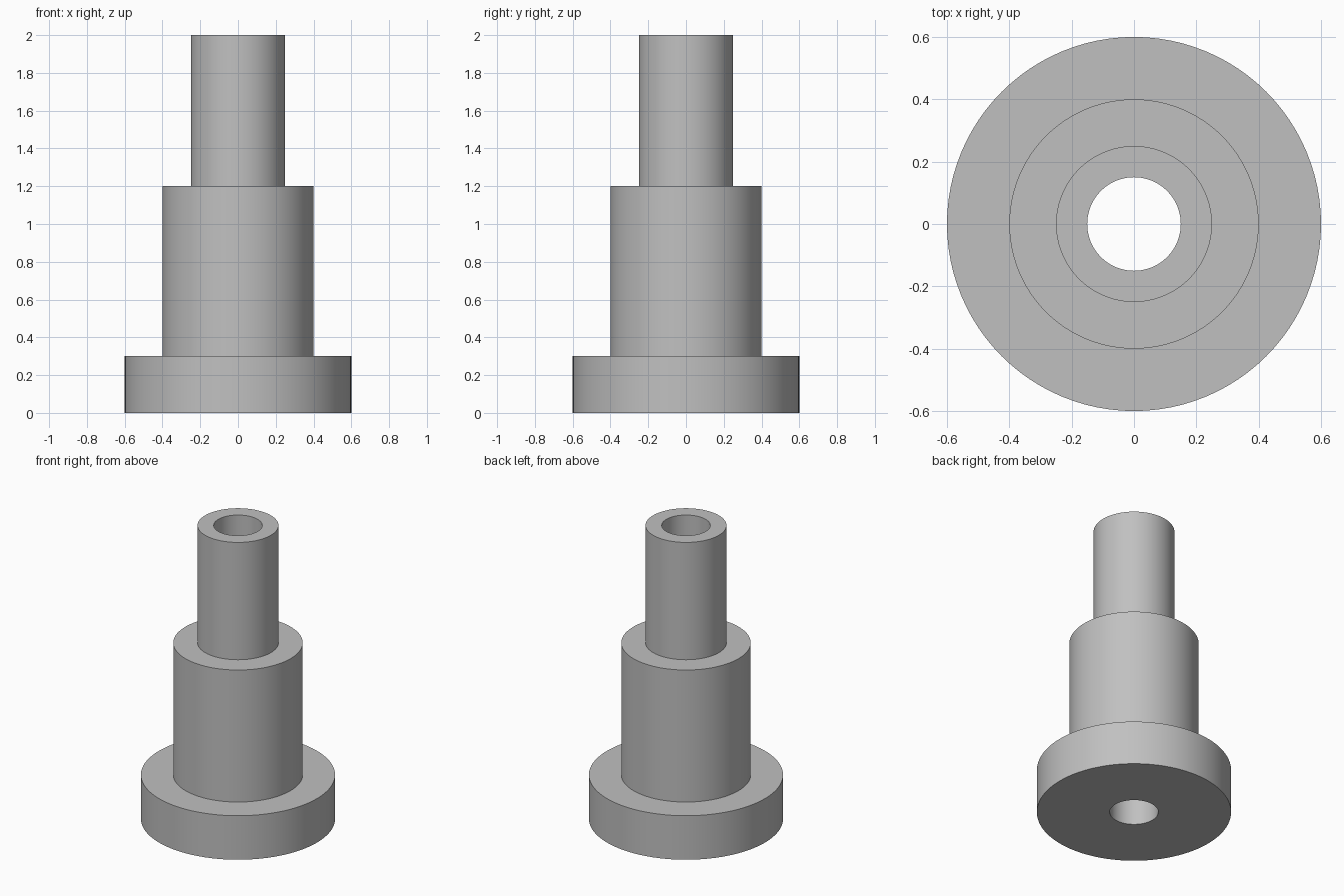
import bpy
import bmesh
import math

cube = bpy.data.objects.get("Cube")
if cube:
    bpy.data.objects.remove(cube, do_unlink=True)

SEGMENTS = 96
GREY = (0.53, 0.53, 0.53, 1)

mat = bpy.data.materials.new("plain grey")
mat.use_nodes = True
mat.diffuse_color = GREY
mat.node_tree.nodes["Principled BSDF"].inputs["Base Color"].default_value = GREY

# Closed half-section (radius, height): bore, flange, body, neck
BORE = 0.15
profile = [(BORE, 0), (0.6, 0), (0.6, 0.3), (0.4, 0.3),
           (0.4, 1.2), (0.25, 1.2), (0.25, 2), (BORE, 2)]

# Revolve the section around z
bm = bmesh.new()
verts = [bm.verts.new((r, 0, z)) for r, z in profile]
edges = [bm.edges.new((v, verts[(i + 1) % len(verts)])) for i, v in enumerate(verts)]
bmesh.ops.spin(bm, geom=verts + edges, cent=(0, 0, 0), axis=(0, 0, 1),
               angle=math.tau, steps=SEGMENTS)
bmesh.ops.remove_doubles(bm, verts=bm.verts[:], dist=0.0001)
bmesh.ops.recalc_face_normals(bm, faces=bm.faces[:])

mesh = bpy.data.meshes.new("stepped_bushing")
bm.to_mesh(mesh)
bm.free()
mesh.materials.append(mat)
bushing = bpy.data.objects.new("stepped_bushing", mesh)
bpy.context.collection.objects.link(bushing)

# Smooth walls, crisp step edges
bpy.ops.object.select_all(action="DESELECT")
bushing.select_set(True)
bpy.context.view_layer.objects.active = bushing
bpy.ops.object.shade_smooth_by_angle(angle=math.radians(30))
